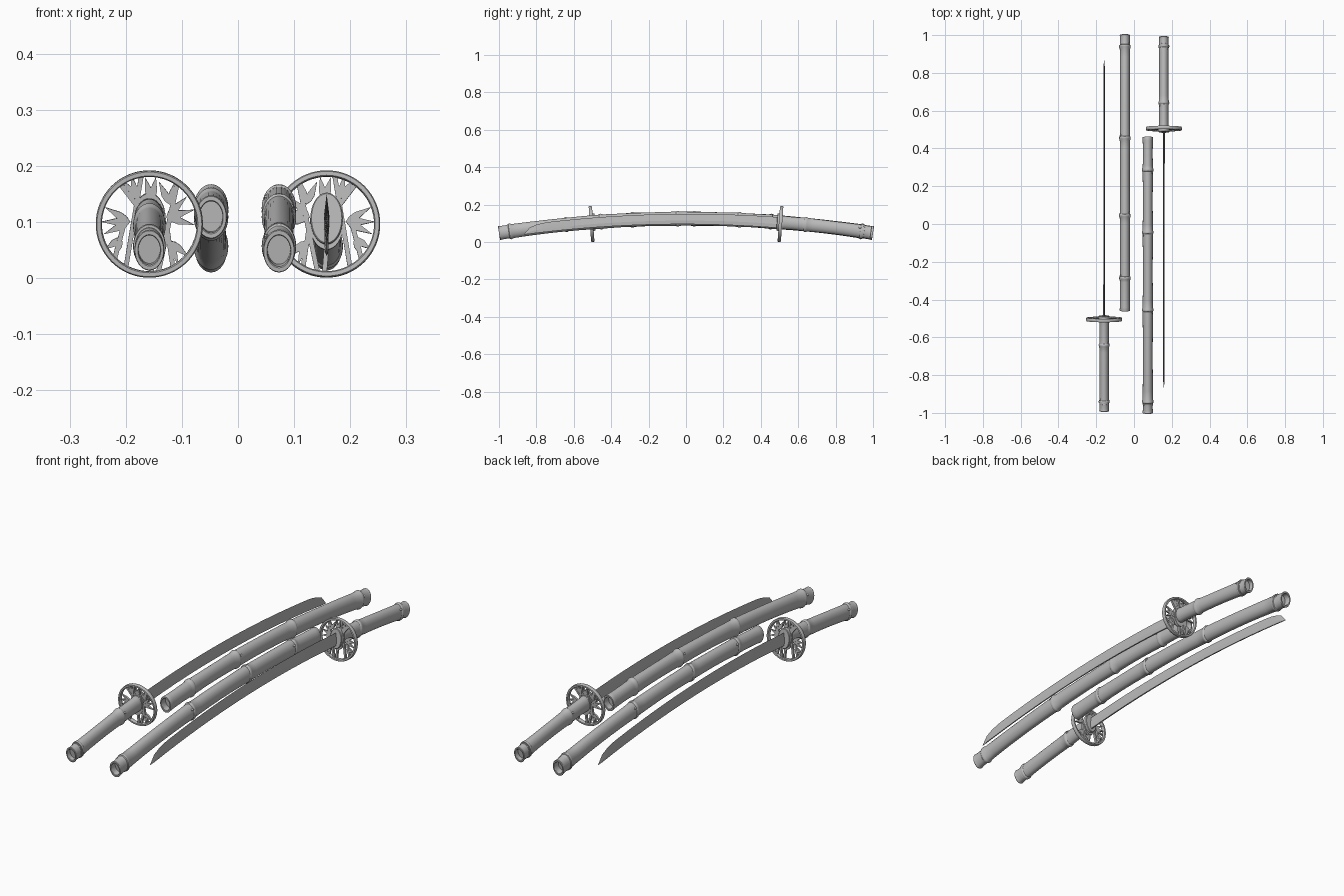
import bpy, bmesh, math
from mathutils import Vector, Matrix

if "Cube" in bpy.data.objects:
    bpy.data.objects.remove(bpy.data.objects["Cube"], do_unlink=True)

GREY = (0.5, 0.5, 0.5, 1)
mat = bpy.data.materials.new("plain grey")
mat.use_nodes = True
mat.diffuse_color = GREY
mat.node_tree.nodes["Principled BSDF"].inputs["Base Color"].default_value = GREY


def on_arc(x, y, u, v):
    """Point offset by (u, v) across the shared arched centre line."""
    tilt = math.atan(-0.154 * y)
    return Vector((x + u, y - v * math.sin(tilt), 0.125 - 0.077 * y * y + v * math.cos(tilt)))


def finish(bm, name, shift=0.0, angle=35):
    """Make the part, then a twin turned half way round."""
    bmesh.ops.recalc_face_normals(bm, faces=bm.faces)
    mesh = bpy.data.meshes.new(name)
    bm.to_mesh(mesh)
    bm.free()
    mesh.materials.append(mat)
    left = bpy.data.objects.new(name + "_right", mesh)
    twin = bpy.data.objects.new(name + "_left", mesh)
    twin.rotation_euler.z = math.pi
    twin.location.x = shift
    for ob in (left, twin):
        bpy.context.collection.objects.link(ob)
    bpy.ops.object.select_all(action="DESELECT")
    left.select_set(True)
    bpy.context.view_layer.objects.active = left
    bpy.ops.object.shade_smooth_by_angle(angle=math.radians(angle))


def loft(bm, x, rings):
    """Skin a list of (y, cross-section) rings along the arc and cap the ends."""
    loops = [[bm.verts.new(on_arc(x, y, u, v)) for u, v in sec] for y, sec in rings]
    n = len(loops[0])
    for a, b in zip(loops, loops[1:]):
        for i in range(n):
            j = (i + 1) % n
            bm.faces.new((a[i], a[j], b[j], b[i]))
    bm.faces.new(loops[0])
    bm.faces.new(loops[-1])


def oval(rx, rz, n=32):
    return [(rx * math.cos(i * math.tau / n), rz * math.sin(i * math.tau / n)) for i in range(n)]


def bamboo(name, x, start, end, nodes, rx, rz, hollow, shift=0.0):
    """Hollow-ended bamboo cane with a raised ring at each node."""
    profile = []
    bounds = [start] + nodes + [end]
    for a, b in zip(bounds, bounds[1:]):
        for k in range(1, 8):
            t = k / 8
            profile.append((a + (b - a) * t, 0.95 + 0.05 * abs(2 * t - 1) ** 2))
    for y in nodes:
        profile += [(y - 0.012, 1.0), (y - 0.006, 1.09), (y, 1.12), (y + 0.005, 1.09), (y + 0.008, 1.0)]
    profile.sort()
    lip = 0.74
    front = [(start + hollow, lip), (start + 0.002, lip), (start, 0.79), (start, 0.98), (start + 0.003, 1.02)]
    back = [(end - 0.003, 1.02), (end, 0.98), (end, 0.79), (end - 0.002, lip), (end - hollow, lip)]
    bm = bmesh.new()
    loft(bm, x, [(y, oval(rx * r, rz * r)) for y, r in front + profile + back])
    # small bud beside each node
    for i, y in enumerate(nodes):
        side = 1 if i % 2 else -1
        place = Matrix.Translation(on_arc(x, y + 0.012, side * rx * 0.8, rz * 0.5))
        bmesh.ops.create_uvsphere(bm, u_segments=8, v_segments=6, radius=0.005,
                                  matrix=place @ Matrix.Diagonal((1, 2, 1, 1)))
    finish(bm, name, shift)


# Canes: scabbard and handle
bamboo("scabbard", -0.048, -0.46, 1.0, [-0.285, 0.045, 0.455, 0.94], 0.0275, 0.038, 0.03, 0.025)
bamboo("handle", -0.158, -0.99, -0.51, [-0.94, -0.64], 0.026, 0.036, 0.02)

# Blade: cutting edge on the convex upper side, sweeping down to the point
bm = bmesh.new()
rings = []
for i in range(41):
    t = i / 40
    y = -0.51 + 1.38 * t
    spine = -0.031 + 0.004 * t
    height = 0.058 - 0.008 * t
    if t > 0.9:
        height *= max(0.02, math.sqrt(max(0, 1 - ((t - 0.9) / 0.1) ** 2)))
    w = 0.005 * (1 - 0.3 * t) * min(1, height / 0.03 + 0.1)
    rings.append((y, [(-0.7 * w, spine), (0.7 * w, spine), (w, spine + height * 0.35),
                      (0.0, spine + height), (-w, spine + height * 0.35)]))
loft(bm, -0.158, rings)
finish(bm, "blade", angle=10)

# Ferrule between guard and blade
bm = bmesh.new()
loft(bm, -0.158, [(-0.508, oval(0.029, 0.046)), (-0.488, oval(0.029, 0.046)), (-0.486, oval(0.027, 0.044))])
finish(bm, "ferrule")

# Guard: open ring filled with bamboo stems and leaves
R = 0.0955
GUARD = Matrix.Translation((-0.158, -0.505, 0.0965)) @ Matrix.Rotation(0.07, 4, "X")


def plate(bm, points, depth):
    """Flat outline in the guard plane, given thickness."""
    layers = [[bm.verts.new(GUARD @ Vector((u, s * depth / 2, v))) for u, v in points] for s in (-1, 1)]
    a, b = layers
    bm.faces.new(a)
    bm.faces.new(b[::-1])
    for i in range(len(a)):
        j = (i + 1) % len(a)
        bm.faces.new((a[i], a[j], b[j], b[i]))


bm = bmesh.new()
section = [(R, -0.006), (R, 0.006), (R - 0.002, 0.009), (R - 0.009, 0.009),
           (R - 0.011, 0.006), (R - 0.011, -0.006), (R - 0.009, -0.009), (R - 0.002, -0.009)]
count = 64
hoops = [[bm.verts.new(GUARD @ Vector((r * math.cos(k * math.tau / count), d, r * math.sin(k * math.tau / count))))
          for r, d in section] for k in range(count)]
for k in range(count):
    a, b = hoops[k], hoops[(k + 1) % count]
    for i in range(8):
        j = (i + 1) % 8
        bm.faces.new((a[i], a[j], b[j], b[i]))
finish(bm, "guard_ring")


def strip(bm, p, q, w, depth, leaf):
    p, q = Vector(p), Vector(q)
    d = q - p
    side = Vector((-d.y, d.x)).normalized() * w
    if leaf:
        pts = [p, p + d * 0.2 + side * 0.8, p + d * 0.45 + side, q, p + d * 0.45 - side, p + d * 0.2 - side * 0.8]
    else:
        pts = [p + side, q + side, q - side, p - side]
    plate(bm, pts, depth)


bm = bmesh.new()
for p, q in [((-0.042, -0.079), (-0.014, 0.088)), ((0.016, -0.087), (0.05, 0.074)),
             ((-0.062, -0.063), (-0.042, 0.012)), ((0.042, -0.077), (0.032, -0.01)),
             ((-0.02, 0.03), (-0.052, 0.072)), ((0.004, -0.088), (0.0, -0.04))]:
    strip(bm, p, q, 0.0042, 0.01, False)
finish(bm, "guard_stems")

bm = bmesh.new()
for root, angles, length in [((-0.034, 0.004), (150, 180, 205), 0.052), ((0.03, 0.012), (15, 45, -15), 0.052),
                             ((-0.024, 0.045), (100, 125), 0.042), ((0.036, 0.035), (75, 115), 0.045),
                             ((0.036, -0.03), (-40, -70), 0.045), ((-0.05, -0.025), (215, 250), 0.035),
                             ((0.004, 0.04), (80, 105), 0.045)]:
    for deg in angles:
        tip = (root[0] + length * math.cos(math.radians(deg)), root[1] + length * math.sin(math.radians(deg)))
        strip(bm, root, tip, 0.0065, 0.008, True)
finish(bm, "guard_leaves")

bm = bmesh.new()
plate(bm, oval(0.03, 0.046), 0.014)
finish(bm, "guard_centre")
